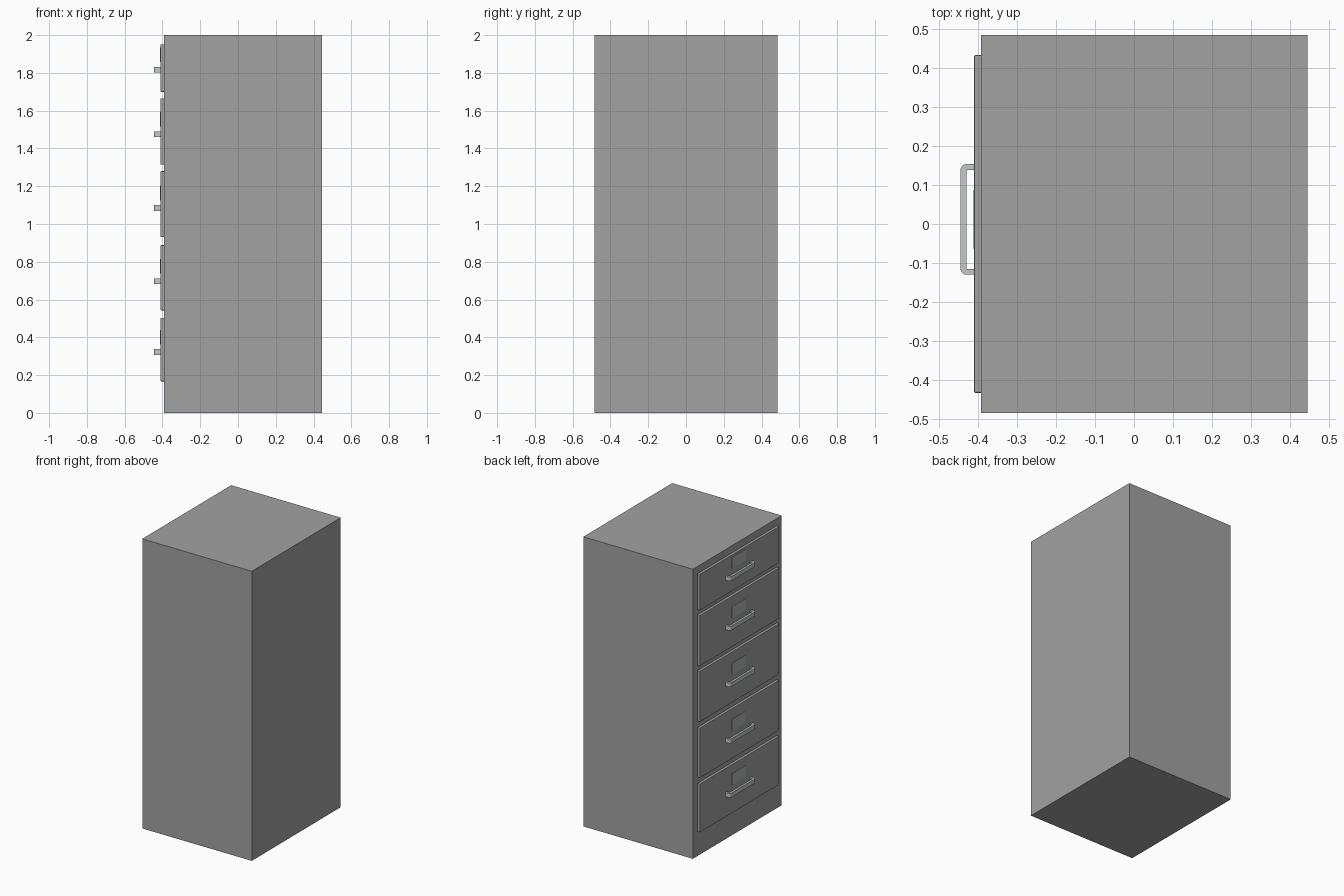
import bpy
import bmesh
from mathutils import Vector

cube = bpy.data.objects.get("Cube")
if cube:
    bpy.data.objects.remove(cube, do_unlink=True)


def material(name, rgb):
    mat = bpy.data.materials.new(name)
    mat.use_nodes = True
    mat.diffuse_color = (*rgb, 1)
    mat.node_tree.nodes["Principled BSDF"].inputs["Base Color"].default_value = (*rgb, 1)
    return mat


GREY = material("painted grey steel", (0.36, 0.36, 0.36))
METAL = material("pale handle metal", (0.54, 0.58, 0.58))
LABEL = material("label card grey", (0.43, 0.46, 0.46))


def finish(name, bm, mat):
    bmesh.ops.recalc_face_normals(bm, faces=bm.faces)
    mesh = bpy.data.meshes.new(name)
    bm.to_mesh(mesh)
    bm.free()
    mesh.materials.append(mat)
    obj = bpy.data.objects.new(name, mesh)
    bpy.context.collection.objects.link(obj)
    return obj


def box(name, low, high, mat, bevel=0):
    low, high = Vector(low), Vector(high)
    bm = bmesh.new()
    bmesh.ops.create_cube(bm, size=1)
    bmesh.ops.scale(bm, vec=high - low, verts=bm.verts)
    bmesh.ops.translate(bm, vec=(low + high) / 2, verts=bm.verts)
    obj = finish(name, bm, mat)
    if bevel:
        mod = obj.modifiers.new("soft edge", "BEVEL")
        mod.width = bevel
        mod.segments = 2
    return obj


BODY_FRONT, DRAWER_FRONT, HANDLE_FRONT = -0.392, -0.41, -0.445
MID_Y = 0.012


def handle(name, z):
    """Flat bar bent into a bracket with rounded outer corners."""
    half, bar, height = 0.142, 0.015, 0.03
    bm = bmesh.new()
    outline = [(DRAWER_FRONT, -half), (HANDLE_FRONT, -half), (HANDLE_FRONT, half), (DRAWER_FRONT, half),
               (DRAWER_FRONT, half - bar), (HANDLE_FRONT + bar, half - bar),
               (HANDLE_FRONT + bar, bar - half), (DRAWER_FRONT, bar - half)]
    verts = [bm.verts.new((x, y + MID_Y, z - height / 2)) for x, y in outline]
    face = bm.faces.new(verts)
    top = bmesh.ops.extrude_face_region(bm, geom=[face])["geom"]
    bmesh.ops.translate(bm, vec=(0, 0, height), verts=[v for v in top if isinstance(v, bmesh.types.BMVert)])
    # Round the two outer upright corners
    corners = [e for e in bm.edges if all(abs(v.co.x - HANDLE_FRONT) < 1e-4 for v in e.verts)
               and abs(e.verts[0].co.y - e.verts[1].co.y) < 1e-4]
    bmesh.ops.bevel(bm, geom=corners, offset=0.016, segments=5, profile=0.5, affect="EDGES")
    obj = finish(name, bm, METAL)
    bpy.ops.object.select_all(action="DESELECT")
    obj.select_set(True)
    bpy.context.view_layer.objects.active = obj
    bpy.ops.object.shade_smooth_by_angle()


# Cabinet shell
box("cabinet_body", (BODY_FRONT, -0.485, 0), (0.445, 0.485, 2), GREY)

# Drawers from top to bottom: bottom height, top height, handle height
drawers = [(1.70, 1.95, 1.817), (1.315, 1.665, 1.475), (0.93, 1.28, 1.085),
           (0.543, 0.888, 0.697), (0.167, 0.502, 0.322)]
for i, (low, high, grip) in enumerate(drawers, 1):
    box(f"drawer_front_{i}", (DRAWER_FRONT, -0.433, low), (BODY_FRONT + 0.01, 0.433, high), GREY, 0.003)
    box(f"label_plate_{i}", (DRAWER_FRONT - 0.002, MID_Y - 0.075, grip + 0.04),
        (DRAWER_FRONT + 0.002, MID_Y + 0.075, grip + 0.118), LABEL)
    handle(f"drawer_handle_{i}", grip)
